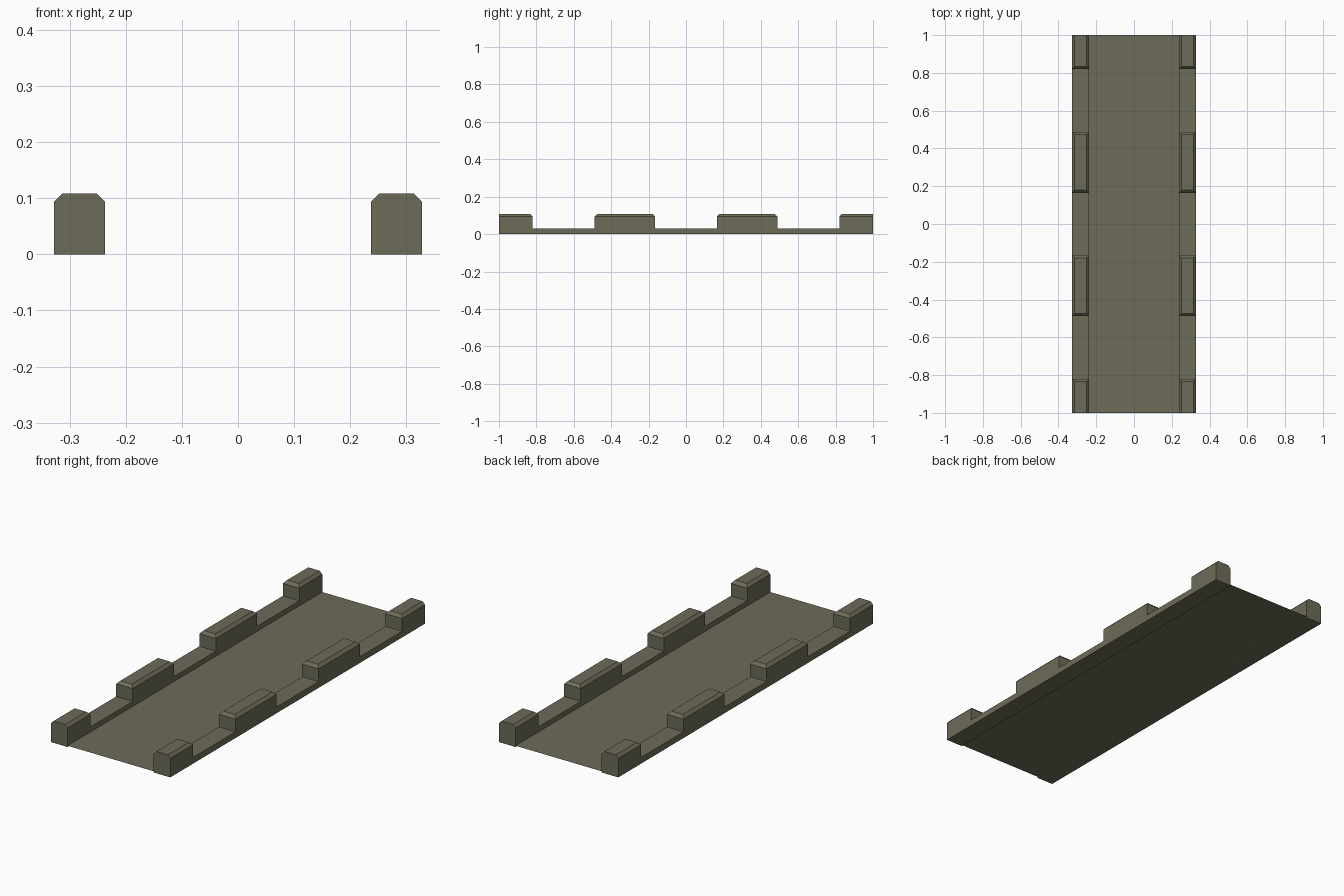
import bpy, bmesh

if "Cube" in bpy.data.objects:
    bpy.data.objects.remove(bpy.data.objects["Cube"])

X_IN, X_OUT = 0.237, 0.328      # wall thickness span
LOW, TOP, CHAMFER = 0.031, 0.108, 0.014
FLOOR_Z = 0.006

stone = bpy.data.materials.new("olive grey stone")
stone.diffuse_color = (0.152, 0.147, 0.098, 1)
stone.use_nodes = True
stone.node_tree.nodes["Principled BSDF"].inputs["Base Color"].default_value = stone.diffuse_color


def add_object(name, bm):
    mesh = bpy.data.meshes.new(name)
    bm.to_mesh(mesh)
    bm.free()
    mesh.materials.append(stone)
    obj = bpy.data.objects.new(name, mesh)
    bpy.context.collection.objects.link(obj)
    return obj


# Crenellated wall: side profile in y/z, extruded across x
profile = [(-1, 0), (1, 0)]
for y0, y1 in ((0.82, 1), (0.165, 0.488), (-0.488, -0.165), (-1, -0.82)):
    if y1 < 1:
        profile.append((y1, LOW))
    profile += [(y1, TOP), (y0, TOP)]
    if y0 > -1:
        profile.append((y0, LOW))

bm = bmesh.new()
side = bm.faces.new([bm.verts.new((X_IN, y, z)) for y, z in profile])
new = bmesh.ops.extrude_face_region(bm, geom=[side])["geom"]
bmesh.ops.translate(bm, vec=(X_OUT - X_IN, 0, 0),
                    verts=[v for v in new if isinstance(v, bmesh.types.BMVert)])
bmesh.ops.recalc_face_normals(bm, faces=bm.faces[:])

# Chamfer the merlon tops, leaving the two outer ends of the wall flush
edges = [e for e in bm.edges
         if all(v.co.z > TOP - 1e-4 for v in e.verts)
         and not all(abs(v.co.y) > 0.999 for v in e.verts)]
bmesh.ops.bevel(bm, geom=edges, offset=CHAMFER, offset_type='OFFSET',
                segments=1, affect='EDGES', clamp_overlap=False)
wall = add_object("crenellated_walls", bm)
wall.modifiers.new("mirror", 'MIRROR').use_axis = (True, False, False)

# Thin walkway floor between the walls
bm = bmesh.new()
bm.faces.new([bm.verts.new((x, y, FLOOR_Z)) for x, y in
              ((-X_IN, -1), (X_IN, -1), (X_IN, 1), (-X_IN, 1))])
add_object("walkway_floor", bm)
